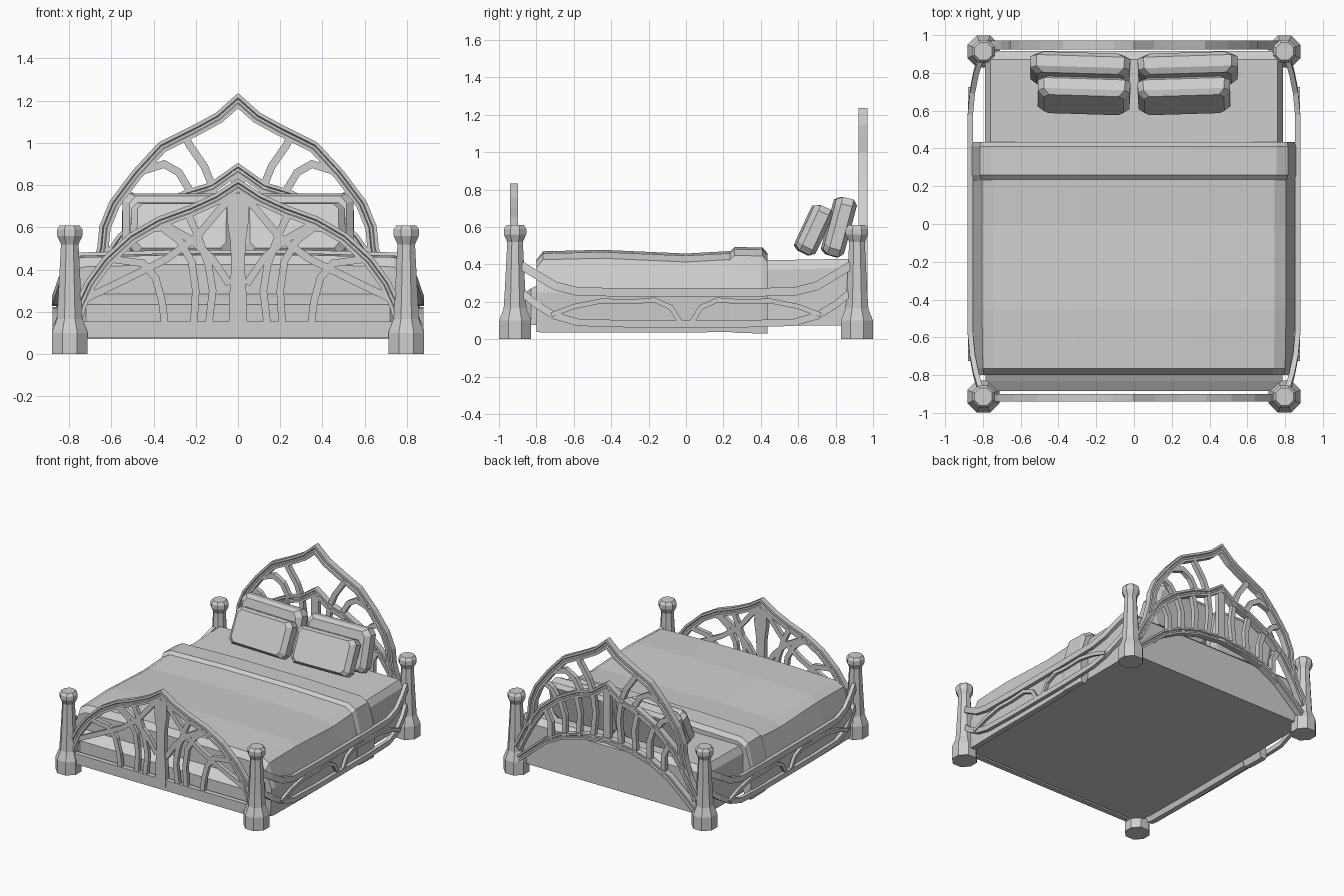
import bpy, bmesh, math
from mathutils import Vector

old = bpy.data.objects.get("Cube")
if old:
    bpy.data.objects.remove(old, do_unlink=True)

grey = bpy.data.materials.new("plain_grey")
grey.use_nodes = True
grey.diffuse_color = (0.62, 0.62, 0.62, 1)
grey.node_tree.nodes["Principled BSDF"].inputs["Base Color"].default_value = (0.62, 0.62, 0.62, 1)

PLAIN = [(1, 1), (-1, 1), (-1, -1), (1, -1)]
GROOVED = [(1, 1), (.4, 1), (.2, .6), (-.2, .6), (-.4, 1), (-1, 1),
           (-1, -1), (-.4, -1), (-.2, -.6), (.2, -.6), (.4, -1), (1, -1)]


def finish(name, bm):
    bmesh.ops.recalc_face_normals(bm, faces=bm.faces)
    mesh = bpy.data.meshes.new(name)
    bm.to_mesh(mesh)
    bm.free()
    mesh.materials.append(grey)
    ob = bpy.data.objects.new(name, mesh)
    bpy.context.scene.collection.objects.link(ob)
    return ob


def loft(name, rings):
    """Skin a list of closed rings and cap both ends."""
    bm = bmesh.new()
    loops = [[bm.verts.new(p) for p in ring] for ring in rings]
    n = len(loops[0])
    for a, b in zip(loops, loops[1:]):
        for i in range(n):
            j = (i + 1) % n
            bm.faces.new((a[i], a[j], b[j], b[i]))
    bm.faces.new(loops[0])
    bm.faces.new(loops[-1])
    return finish(name, bm)


def bar(name, path, width, depth, axis, section=PLAIN):
    """Sweep a section along a path; axis is the depth direction."""
    pts = [Vector(p) for p in path]
    d = Vector(axis)
    rings = []
    for i, p in enumerate(pts):
        t0 = (p - pts[max(i - 1, 0)]).normalized()
        t1 = (pts[min(i + 1, len(pts) - 1)] - p).normalized()
        t = (t0 + t1).normalized()
        side = t.cross(d).normalized()
        miter = 1 / max(0.5, t.dot(t1 if t1.length else t0))
        w, h = side * width / 2 * miter, d * depth / 2
        rings.append([p + w * a + h * b for a, b in section])
    return loft(name, rings)


def arch(name, half, y, width, depth):
    full = [(-x, z) for x, z in reversed(half[1:])] + half
    bar(name, [(x, y, z) for x, z in full], width, depth, (0, 1, 0), GROOVED)


def ribs(name, paths, y, width, depth):
    for i, path in enumerate(paths):
        for s, side in ((1, "left"), (-1, "right")):
            bar(f"{name}_{side}_{i + 1}", [(s * x, y, z) for x, z in path], width, depth, (0, 1, 0))


def box(name, x, y0, y1, z0, z1):
    bm = bmesh.new()
    bmesh.ops.create_cube(bm, size=1)
    for v in bm.verts:
        v.co = (v.co.x * 2 * x, y0 + (v.co.y + .5) * (y1 - y0), z0 + (v.co.z + .5) * (z1 - z0))
    return finish(name, bm)


# Octagonal corner posts
post_profile = [(.092, 0), (.092, .1), (.066, .165), (.06, .25), (.045, .52), (.065, .56), (.065, .59), (.05, .61)]
for sy, end in ((-1, "front"), (1, "back")):
    for sx, side in ((1, "left"), (-1, "right")):
        loft(f"{end}_{side}_post",
             [[(sx * .797 + r * math.cos((k + .5) * math.pi / 4),
                sy * .914 + r * math.sin((k + .5) * math.pi / 4), z) for k in range(8)]
              for r, z in post_profile])

# Headboard: pointed outer arch, inner arch, low arch and ribs
HY = .947
arch("headboard_outer_arch",
     [(0, 1.2), (.09, 1.12), (.2, 1.06), (.36, .98), (.48, .85), (.585, .71), (.63, .6),
      (.64, .5), (.68, .36), (.76, .2)], HY, .054, .048)
arch("headboard_inner_arch",
     [(0, .875), (.12, .79), (.25, .75), (.42, .66), (.55, .55), (.64, .42), (.75, .24)], HY, .05, .046)
arch("headboard_low_arch",
     [(0, .46), (.2, .44), (.38, .39), (.53, .31), (.66, .2), (.76, .11)], HY, .045, .046)
ribs("headboard_upper_rib",
     [[(.12, .79), (.16, .89), (.23, .99), (.25, 1.03)],
      [(.22, .76), (.28, .86), (.35, .9), (.46, .865)],
      [(.42, .66), (.47, .73), (.53, .76)]], HY, .036, .035)
ribs("headboard_slat",
     [[(.12, .45), (.1, .64), (.12, .79)], [(.24, .43), (.23, .6), (.26, .74)],
      [(.36, .39), (.36, .55), (.4, .67)], [(.48, .33), (.48, .47), (.53, .57)]], HY, .036, .035)
bar("headboard_centre_slat", [(0, HY, .45), (0, HY, .87)], .06, .035, (0, 1, 0))

# Footboard: pointed arch, centre post, curved ribs and bottom board
FY = -.92
arch("footboard_arch",
     [(0, .8), (.1, .735), (.22, .68), (.37, .625), (.5, .55), (.62, .44), (.7, .33), (.745, .23), (.77, .14)],
     FY, .054, .042)
ribs("footboard_rib",
     [[(.345, .13), (.36, .25), (.39, .36), (.45, .43), (.6, .45)],
      [(.21, .13), (.2, .3), (.22, .44), (.28, .54), (.36, .6), (.42, .595)],
      [(.14, .13), (.12, .3), (.14, .42), (.19, .56), (.24, .67)],
      [(.75, .25), (.52, .36), (.34, .45), (.2, .55), (.04, .74)],
      [(.04, .33), (.12, .45), (.22, .54), (.36, .62)]], FY, .035, .03)
loft("footboard_centre_post",
     [[(sx * w, FY + sy * .02, z) for sx, sy in ((-1, -1), (1, -1), (1, 1), (-1, 1))]
      for w, z in ((.045, .1), (.042, .25), (.033, .4), (.035, .52), (.052, .64), (.05, .76))])
box("footboard_bottom_board", .75, FY - .018, FY + .02, .075, .155)

# Bowed side rails with a wavy branch between them
for s, side in ((1, "left"), (-1, "right")):
    def rail(name, half, width):
        def bow(y):
            return s * (.867 - max(0, abs(y) - .55) ** 2 * .5)
        path = [(bow(y), y, z) for y, z in half]
        path = [(x, -y, z) for x, y, z in path] + path[::-1]
        bar(f"{side}_{name}", path, width, .028, (1, 0, 0))
    rail("upper_rail", [(.89, .4), (.8, .345), (.7, .285), (.58, .255), (.3, .25)], .045)
    rail("lower_rail", [(.89, .26), (.8, .185), (.7, .125), (.58, .09), (.3, .082)], .038)
    for sy, end in ((1, "back"), (-1, "front")):
        wave = [(.72, .13), (.6, .175), (.45, .205), (.3, .2), (.17, .21), (.08, .17), (.03, .09)]
        bar(f"{side}_{end}_branch", [(s * .867, sy * y, z) for y, z in wave], .026, .022, (1, 0, 0))

# Mattress, with a low sloped ledge at the foot
loft("mattress",
     [[(-x, y, .072), (x, y, .072), (x, y, top - .05), (x - .03, y, top), (.03 - x, y, top), (-x, y, top - .05)]
      for y, x, top in ((-.775, .79, .4), (.87, .79, .43), (.915, .76, .39))])
loft("foot_ledge",
     [[(-x, y, .075), (x, y, .075), (x, y, top), (-x, y, top)]
      for y, x, top in ((-.885, .72, .235), (-.83, .785, .27), (-.77, .79, .3))])


# Blanket and its folded band: draped shells lofted along the bed
def cover(name, stations):
    rings = []
    for y, x, top, low in stations:
        half = [(x - .06, .085), (x - .04, low), (x, low), (x + .008, .25), (x - .04, top - .045),
                (x - .1, top - .012), (.3, top)]
        ring = half + [(-a, b) for a, b in reversed(half)]
        rings.append([(a, y, b) for a, b in ring])
    loft(name, rings)


cover("blanket", [(-.8, .835, .425, .04), (-.765, .84, .47, .035), (-.45, .845, .478, .035),
                  (0, .845, .458, .035), (.25, .845, .472, .04)])
cover("blanket_fold", [(.23, .848, .465, .04), (.26, .855, .493, .035), (.41, .855, .49, .03), (.435, .85, .46, .03)])

# Leaning pillows, two rows of two
for row, y, z, tilt, w, h in (("front", .685, .583, 25, .49, .27), ("back", .82, .6, 15, .53, .32)):
    for s, side in ((1, "left"), (-1, "right")):
        outline = [(-.5, -.38), (-.44, -.5), (.44, -.5), (.5, -.38), (.5, .38), (.44, .5), (-.44, .5), (-.5, .38)]
        rings = [[(a * w * k, t, b * h * k) for a, b in outline]
                 for t, k in ((-.06, .86), (-.03, .99), (.03, 1), (.055, .84))]
        ob = loft(f"{row}_{side}_pillow", rings)
        ob.location = (s * (.02 + w / 2), y, z)
        ob.rotation_euler = (-math.radians(tilt), 0, s * .03)
